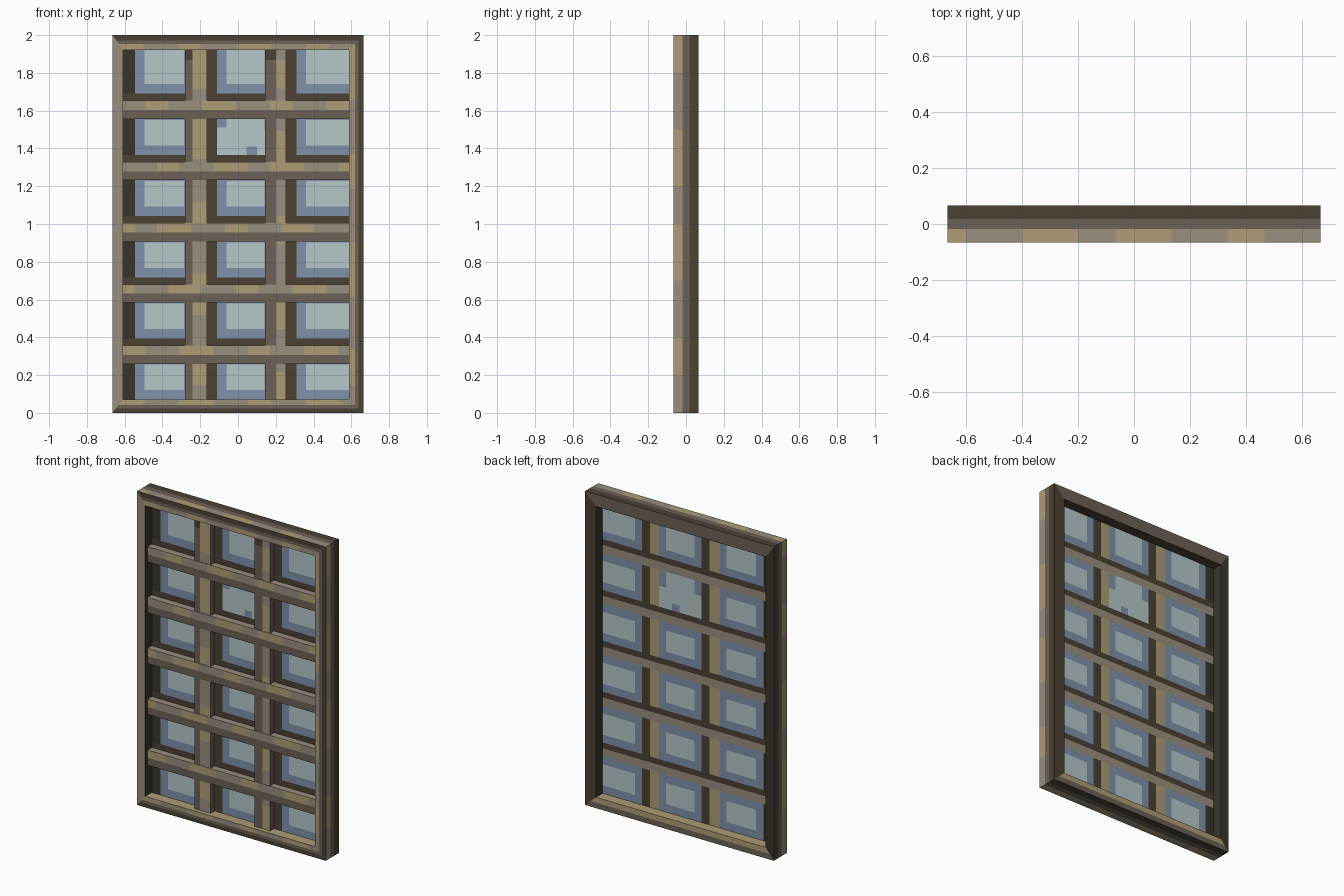
import bpy, bmesh, math

if "Cube" in bpy.data.objects:
    bpy.data.objects.remove(bpy.data.objects["Cube"])

# ---- palette (sRGB hex -> linear) ----
def lin(h):
    out = []
    for i in (0, 2, 4):
        c = int(h[i:i + 2], 16) / 255
        out.append(c / 12.92 if c <= 0.04045 else ((c + 0.055) / 1.055) ** 2.4)
    return (*out, 1.0)

PALETTE = [("light_wood", "998E7F"), ("tan_wood", "AE9C76"), ("brown_wood", "6C6157"),
           ("dark_wood", "4B4134"), ("shadow_wood", "383629"),
           ("pane_blue", "7E91A9"), ("pane_light", "B6C7CA")]
LIGHT, TAN, BROWN, DARK, SHADOW, BLUE, PANE = range(7)
MATS = []
for n, h in PALETTE:
    m = bpy.data.materials.new(n)
    m.diffuse_color = lin(h)
    m.use_nodes = True
    m.node_tree.nodes["Principled BSDF"].inputs["Base Color"].default_value = m.diffuse_color
    MATS.append(m)


def loft(name, sections, colour, loop_sections=False, loop_profile=False):
    """Skin a list of equal point lists; colour(i, j) picks the material."""
    bm = bmesh.new()
    rows = [[bm.verts.new(p) for p in s] for s in sections]
    n, k = len(rows), len(rows[0])
    for i in range(n if loop_sections else n - 1):
        for j in range(k if loop_profile else k - 1):
            a, b = rows[i], rows[(i + 1) % n]
            q = (j + 1) % k
            f = bm.faces.new((a[j], a[q], b[q], b[j]))
            f.material_index = colour(i, j)
    bmesh.ops.recalc_face_normals(bm, faces=bm.faces)
    me = bpy.data.meshes.new(name)
    bm.to_mesh(me)
    bm.free()
    for m in MATS:
        me.materials.append(m)
    ob = bpy.data.objects.new(name, me)
    bpy.context.collection.objects.link(ob)
    return ob


# ---- dimensions ----
W, D, H = 0.665, 0.066, 2.0
X0, X1, Z0, Z1 = -0.608, 0.588, 0.07, 1.922     # opening
N = 20                                          # pieces per frame side


def worn(i, seed=0):
    """Light wood with tan patches along the length."""
    return TAN if math.sin(i * 1.15 + seed) > 0.1 else LIGHT


# ---- outer frame: mitred profile (inset share, depth) swept round the opening ----
profile = [(0, D), (0, 0.018), (0, -0.018), (0, -D), (0.35, -D), (0.6, -D),
           (1, -D), (1, 0), (1, D), (0.5, D)]


def corner(c, s, y):
    x = (-W + s * (X0 + W)) if c in (0, 3) else (W - s * (W - X1))
    z = s * Z0 if c in (0, 1) else H - s * (H - Z1)
    return (x, y, z)


sections = []
for c in range(4):                              # bottom, right, top, left
    for t in range(N):
        f = t / N
        sec = []
        for s, y in profile:
            a, b = corner(c, s, y), corner((c + 1) % 4, s, y)
            sec.append(tuple(a[q] + (b[q] - a[q]) * f for q in range(3)))
        sections.append(sec)


def frame_colour(i, j):
    side = i // N
    if j < 3:                                   # outer edge bands
        return (DARK, BROWN, worn(i, side))[j]
    if j < 6:                                   # front face bands
        if side == 3:
            return LIGHT
        return (DARK, BROWN, worn(i, side + 1))[j - 3]
    if j < 8:                                   # inside of the opening
        return (TAN, SHADOW, DARK, SHADOW)[side]
    if side in (1, 3):                          # back face
        return SHADOW if side == 3 else DARK
    return ((TAN, BROWN) if side == 0 else (BROWN, BROWN))[j - 8]


loft("outer_frame", sections, frame_colour, True, True)

# ---- painted window sheet ----
COLS = [(-0.545, -0.235), (-0.11, 0.19), (0.31, X1 + 0.06)]
ROWS = [(Z0 + 0.324 * k, Z0 + 0.324 * k + 0.235) for k in range(6)]
ROWS[5] = (ROWS[5][0], Z1 + 0.06)
B = 0.05                                        # blue border width
PATCHES = [(-0.11, -0.06, 1.51, 1.60), (0.045, 0.1, 1.36, 1.41), (0.14, 0.19, 1.50, 1.60)]


def sheet_colour(x, z):
    col = next((c for c in COLS if c[0] < x < c[1]), None)
    row = next((r for r in ROWS if r[0] < z < r[1]), None)
    if col and row:
        if col is COLS[1] and row is ROWS[4]:   # brighter pane with small patches
            hit = any(p[0] < x < p[1] and p[2] < z < p[3] for p in PATCHES)
            return BLUE if hit else PANE
        edge = min(x - col[0], col[1] - x, z - row[0], row[1] - z)
        return BLUE if edge < B else PANE
    if any(r[0] - 0.037 < z < r[0] for r in ROWS):
        return DARK
    if not row:
        return LIGHT
    if x < COLS[0][0]:
        return SHADOW
    return DARK if any(c[0] - 0.057 < x < c[0] for c in COLS) else TAN


def cuts(cells, lo, hi, gap, extra):
    v = {lo, hi, *extra}
    for a, b in cells:
        v |= {a - gap, a, a + B, b - B, b}
    v = sorted(round(q, 4) for q in v if lo <= q <= hi)
    return [q for i, q in enumerate(v) if i == 0 or q - v[i - 1] > 0.0005]


xs = cuts(COLS, X0, X1, 0.057, [q for p in PATCHES for q in p[:2]])
zs = cuts(ROWS, Z0, Z1, 0.037, [q for p in PATCHES for q in p[2:]])
loft("window_sheet", [[(x, 0, z) for z in zs] for x in xs],
     lambda i, j: sheet_colour((xs[i] + xs[i + 1]) / 2, (zs[j] + zs[j + 1]) / 2))

# ---- upright bars on the front ----
BAR = -0.04
for n, (a, m, b) in enumerate([(-0.28, -0.24, -0.165), (0.143, 0.2, 0.254)]):
    zc = [Z0 + (Z1 - 0.055 - Z0) * t / 24 for t in range(25)] + [Z1]
    prof = [(a, 0), (a, BAR), (m, BAR), (b, BAR), (b, 0)]

    def upright_colour(i, j):
        if j < 2:
            return DARK if i == 24 else BROWN
        return worn(i, n) if j == 2 else BROWN

    loft(f"upright_bar_{n + 1}", [[(x, y, z) for x, y in prof] for z in zc], upright_colour)

# ---- cross bars, light above and brown below ----
for k in range(1, 6):
    top = ROWS[k][0] - 0.037
    mid, low = top - 0.05, top - 0.097
    y = BAR - 0.003
    prof = [(top, 0), (top, y), (mid, y), (low, y), (low, 0)]
    xc = [X0 + (X1 - X0) * t / 20 for t in range(21)]
    loft(f"cross_bar_{k}", [[(x, q, z) for z, q in prof] for x in xc],
         lambda i, j: (LIGHT, worn(i, k), BROWN, DARK)[j])
